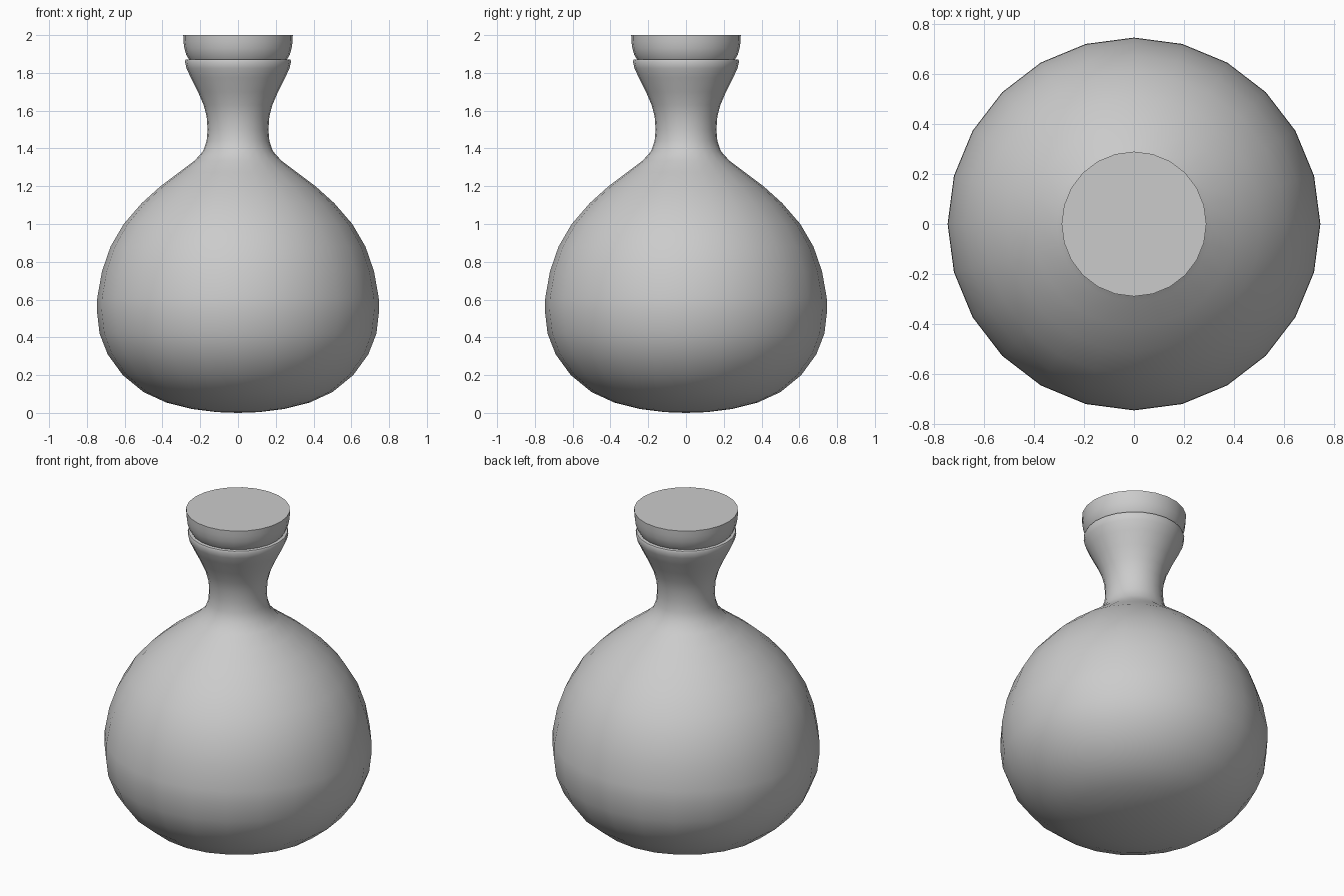
import bpy, bmesh, math

if "Cube" in bpy.data.objects:
    bpy.data.objects.remove(bpy.data.objects["Cube"])

SIDES = 24


def lathe(name, profile, angle):
    """Spin an (r, z) profile around z; r = 0 ends become poles."""
    bm = bmesh.new()
    rings = []
    for r, z in profile:
        if r == 0:
            rings.append([bm.verts.new((0, 0, z))] * SIDES)
        else:
            rings.append([bm.verts.new((r * math.cos(2 * math.pi * i / SIDES),
                                        r * math.sin(2 * math.pi * i / SIDES), z))
                          for i in range(SIDES)])
    for a, b in zip(rings, rings[1:]):
        for i in range(SIDES):
            j = (i + 1) % SIDES
            bm.faces.new(list(dict.fromkeys((a[i], a[j], b[j], b[i]))))
    bmesh.ops.recalc_face_normals(bm, faces=bm.faces)
    mesh = bpy.data.meshes.new(name)
    bm.to_mesh(mesh)
    bm.free()
    obj = bpy.data.objects.new(name, mesh)
    bpy.context.collection.objects.link(obj)
    bpy.ops.object.select_all(action='DESELECT')
    obj.select_set(True)
    bpy.context.view_layer.objects.active = obj
    bpy.ops.object.shade_smooth_by_angle(angle=math.radians(angle))
    return obj


# round belly, narrow neck and flared lip
lathe("flask_body", [
    (0, 0), (0.11, 0.004), (0.24, 0.02), (0.38, 0.055), (0.50, 0.11),
    (0.61, 0.20), (0.69, 0.31), (0.733, 0.42), (0.747, 0.54), (0.745, 0.61),
    (0.72, 0.75), (0.675, 0.88), (0.605, 1.00), (0.51, 1.11), (0.41, 1.20),
    (0.31, 1.275), (0.23, 1.335), (0.185, 1.385), (0.166, 1.44), (0.161, 1.50),
    (0.166, 1.57), (0.182, 1.63), (0.212, 1.70), (0.25, 1.775), (0.273, 1.825),
    (0.281, 1.86), (0.277, 1.87), (0.25, 1.873)], 40)

# stopper seated in the lip
lathe("stopper", [
    (0, 1.87), (0.258, 1.87), (0.274, 1.895), (0.284, 1.93),
    (0.289, 1.965), (0.29, 2.0), (0, 2.0)], 40)
